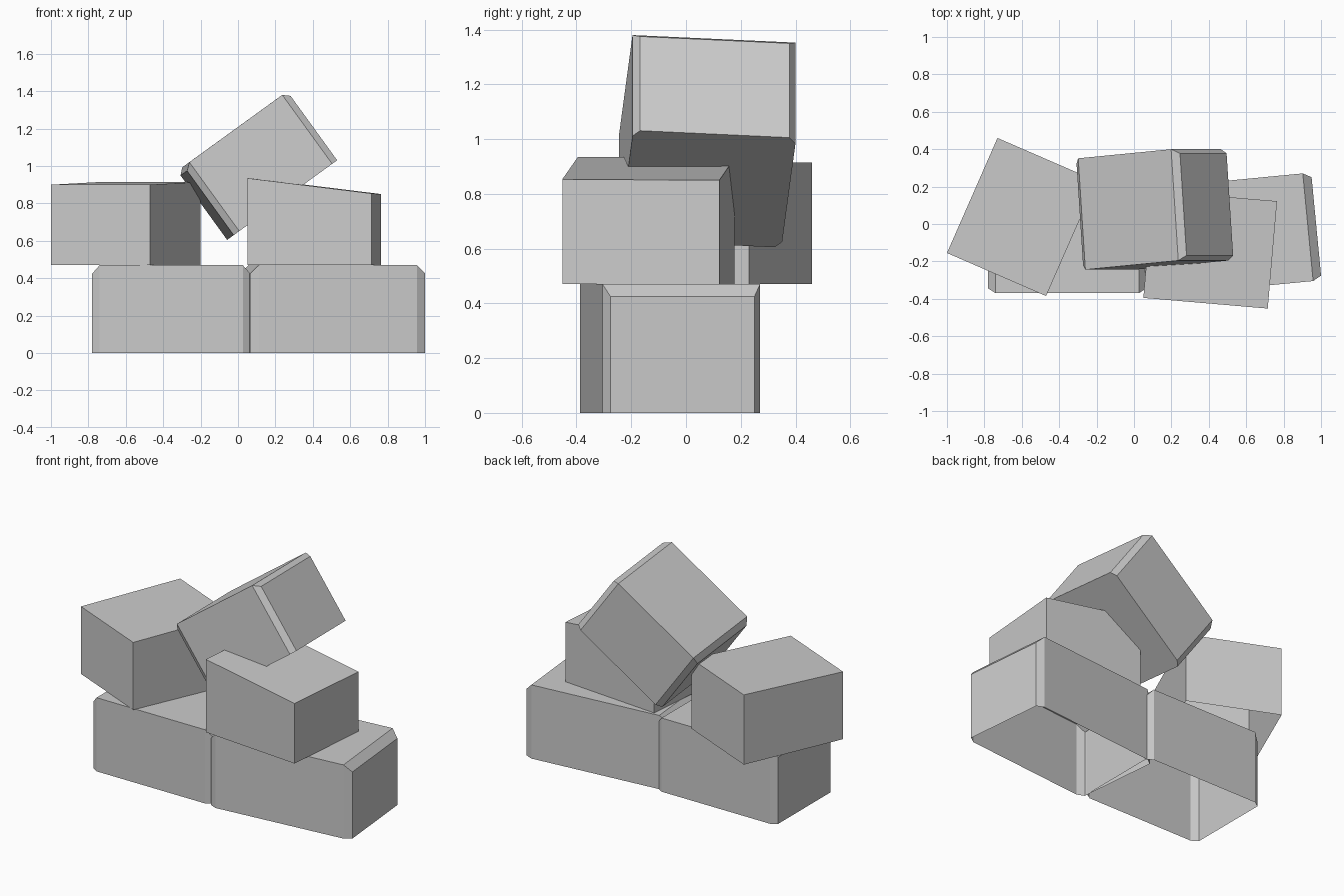
import bpy
from math import cos, sin, radians
from mathutils import Vector, Matrix

if "Cube" in bpy.data.objects:
    bpy.data.objects.remove(bpy.data.objects["Cube"])


def make_mesh(name, verts, faces, matrix=None):
    me = bpy.data.meshes.new(name)
    me.from_pydata(verts, [], faces)
    if matrix:
        me.transform(matrix)
    ob = bpy.data.objects.new(name, me)
    bpy.context.collection.objects.link(ob)
    return ob


def chamfered_block(name, length, width, height, matrix, cu, cv, ch, closed):
    """Block along local x whose ends taper in at the sides and the top."""
    a = length / 2
    rings = [(-a, cv, ch), (-a + cu, 0, 0), (a - cu, 0, 0), (a, cv, ch)]
    verts, faces = [], []
    for x, dv, dh in rings:
        w, h = width / 2 - dv, height - dh
        verts += [(x, -w, 0), (x, w, 0), (x, w, h), (x, -w, h)]
    for r in range(3):
        for k in range(4):
            if k == 0 and not closed:
                continue
            p, q = r * 4 + k, r * 4 + (k + 1) % 4
            faces.append((q, p, p + 4, q + 4))
    faces += [(3, 2, 1, 0), (12, 13, 14, 15)]
    return make_mesh(name, verts, faces, matrix)


def sloped_block(name, corners, z0, tops):
    """Open-bottomed box from four plan corners (counter-clockwise)."""
    verts = [(x, y, z0) for x, y in corners]
    verts += [(x, y, t) for (x, y), t in zip(corners, tops)]
    faces = [(i, (i + 1) % 4, (i + 1) % 4 + 4, i + 4) for i in range(4)]
    return make_mesh(name, verts, faces + [(4, 5, 6, 7)])


def placed(x, y, z, angle):
    return Matrix.Translation((x, y, z)) @ Matrix.Rotation(radians(angle), 4, 'Z')


# bottom row
chamfered_block("lower_left_block", 0.845, 0.58, 0.47,
                placed(-0.357, -0.08, 0, 0), 0.04, 0.025, 0.045, False)
chamfered_block("lower_right_block", 0.94, 0.578, 0.47,
                placed(0.507, -0.058, 0, 5.5), 0.045, 0.025, 0.045, False)

# middle row
sloped_block("middle_left_block",
             [(-1.0, -0.155), (-0.47, -0.385), (-0.20, 0.23), (-0.73, 0.46)],
             0.47, [0.90, 0.90, 0.915, 0.915])
sloped_block("middle_right_block",
             [(0.05, -0.395), (0.715, -0.452), (0.765, 0.122), (0.10, 0.178)],
             0.47, [0.935, 0.853, 0.85, 0.932])

# tilted top block, oriented by its length and width directions
u = Vector((0.808, 0.079, 0.585)).normalized()
v = Vector((-0.064, 0.997, -0.046))
v = (v - u * v.dot(u)).normalized()
m = Matrix((u, v, u.cross(v))).transposed().to_4x4()
m.translation = (0.236, 0.078, 0.818)
chamfered_block("tilted_top_block", 0.685, 0.597, 0.455, m, 0.035, 0.025, 0.03, True)
